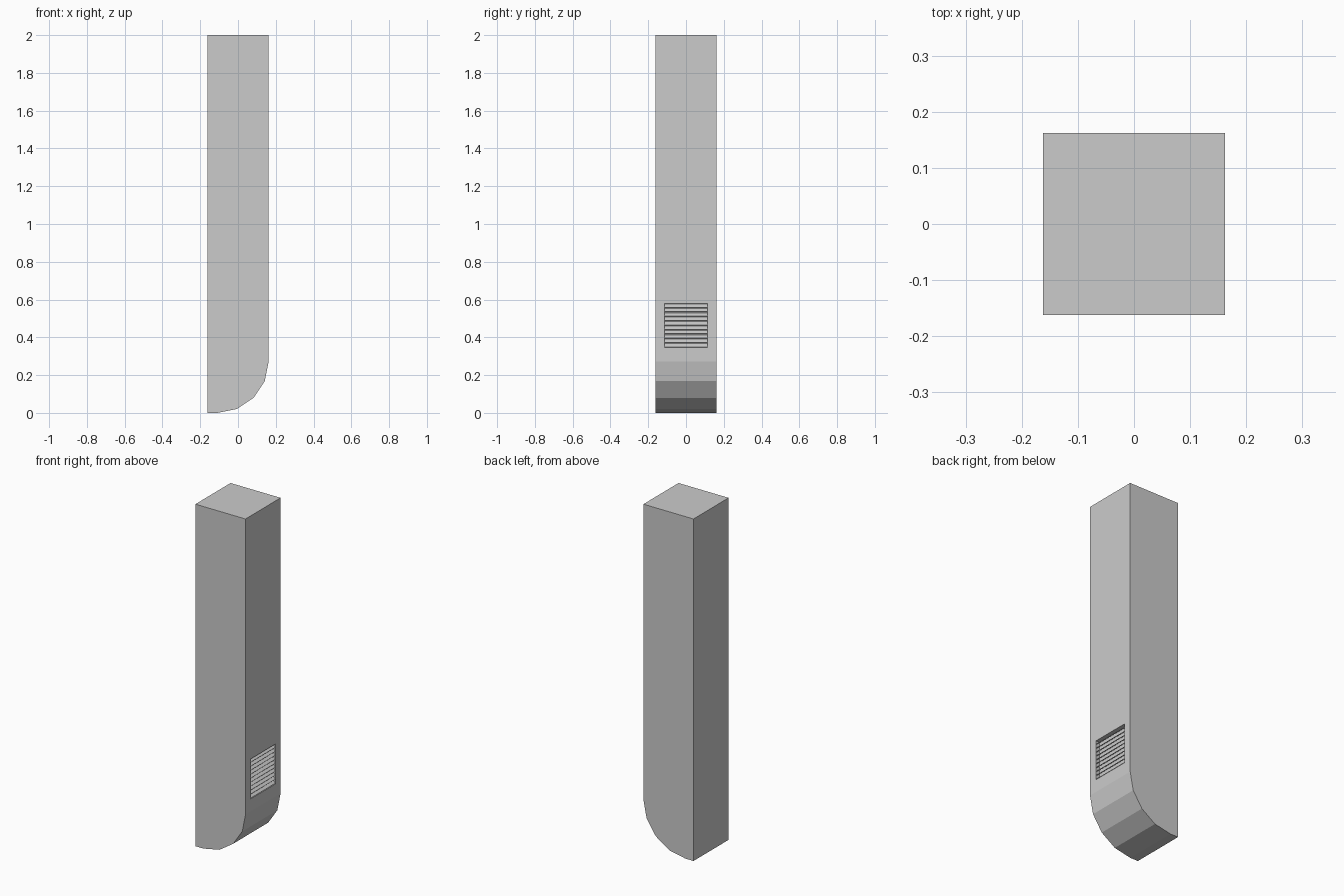
import bpy, bmesh, math
from mathutils import Matrix

if "Cube" in bpy.data.objects:
    bpy.data.objects.remove(bpy.data.objects["Cube"])

H = 0.162          # half width of the square column
R = 0.272          # radius of the rounded lower front edge
VENT_Z0, VENT_Z1 = 0.345, 0.578
VENT_HALF = 0.115
DEPTH = 0.024


def make_object(name, bm):
    bmesh.ops.recalc_face_normals(bm, faces=bm.faces)
    mesh = bpy.data.meshes.new(name)
    bm.to_mesh(mesh)
    bm.free()
    obj = bpy.data.objects.new(name, mesh)
    bpy.context.collection.objects.link(obj)
    return obj


def box(bm, center, size, tilt=0.0):
    m = (Matrix.Translation(center) @ Matrix.Rotation(tilt, 4, 'Y')
         @ Matrix.Diagonal((*size, 1)))
    bmesh.ops.create_cube(bm, size=1, matrix=m)


# Column: side profile with a four-segment rounded foot, extruded along y
profile = [(-H, 0), (-H, 2), (H, 2)]
for i in range(5):
    a = math.radians(22.5 * i)
    profile.append((H - R + R * math.cos(a), R - R * math.sin(a)))
bm = bmesh.new()
face = bm.faces.new([bm.verts.new((x, -H, z)) for x, z in profile])
ext = bmesh.ops.extrude_face_region(bm, geom=[face])
verts = [g for g in ext["geom"] if isinstance(g, bmesh.types.BMVert)]
bmesh.ops.translate(bm, verts=verts, vec=(0, 2 * H, 0))
column = make_object("column", bm)

# Vent pocket cut into the right side
bm = bmesh.new()
box(bm, (H, 0, (VENT_Z0 + VENT_Z1) / 2),
    (2 * DEPTH, 2 * VENT_HALF, VENT_Z1 - VENT_Z0))
cutter = make_object("vent_cutter", bm)
cutter.hide_render = True
cutter.hide_set(True)
cut = column.modifiers.new("vent_pocket", 'BOOLEAN')
cut.operation = 'DIFFERENCE'
cut.solver = 'EXACT'
cut.object = cutter

# Louvre slats sloping outward and down
bm = bmesh.new()
COUNT = 10
step = (VENT_Z1 - VENT_Z0) / COUNT
for i in range(COUNT):
    box(bm, (H - DEPTH / 2, 0, VENT_Z0 + (i + 0.5) * step),
        (0.027, 2 * VENT_HALF, 0.004), math.radians(40))
make_object("vent_slats", bm)
